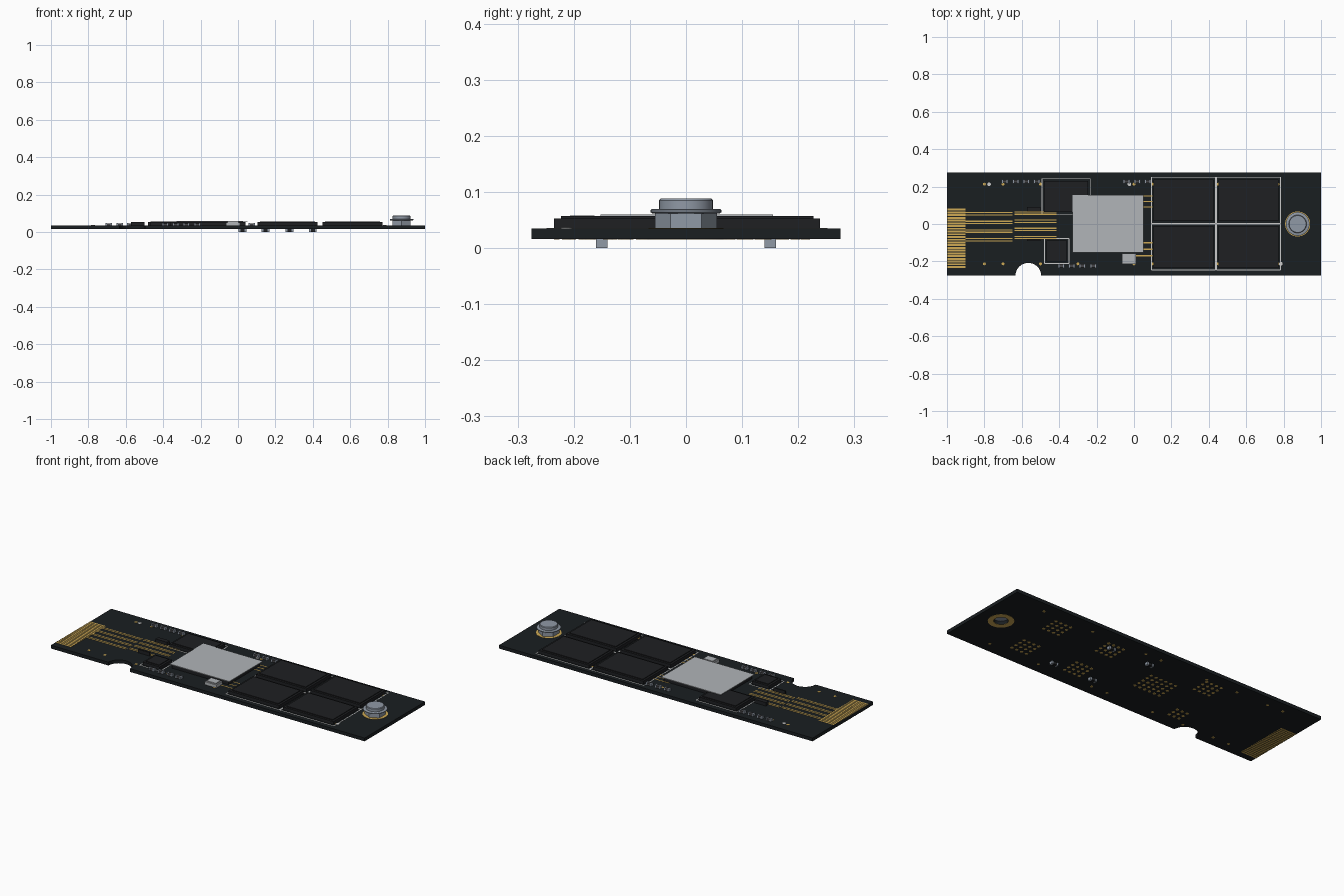
import bpy, bmesh, math
from mathutils import Matrix

if "Cube" in bpy.data.objects:
    bpy.data.objects.remove(bpy.data.objects["Cube"])

def mat(name, r, g, b):
    m = bpy.data.materials.new(name)
    m.diffuse_color = (r, g, b, 1)
    m.use_nodes = True
    m.node_tree.nodes["Principled BSDF"].inputs["Base Color"].default_value = m.diffuse_color
    return m

BOARD = mat("board_black", 0.010, 0.013, 0.015)
CHIP = mat("chip_black", 0.013, 0.014, 0.016)
GOLD = mat("gold", 0.62, 0.40, 0.09)
WHITE = mat("silkscreen", 0.75, 0.75, 0.75)
SHEET = mat("spreader_grey", 0.44, 0.46, 0.48)
STEEL = mat("steel", 0.28, 0.32, 0.38)
Z0, Z1 = 0.016, 0.035          # board underside and top

def finish(name, bm, material):
    me = bpy.data.meshes.new(name)
    bmesh.ops.recalc_face_normals(bm, faces=bm.faces)
    bm.to_mesh(me)
    bm.free()
    ob = bpy.data.objects.new(name, me)
    bpy.context.collection.objects.link(ob)
    me.materials.append(material)
    return ob

def boxes(name, items, material):
    """items: (x0, x1, y0, y1, z0, z1)"""
    bm = bmesh.new()
    for x0, x1, y0, y1, z0, z1 in items:
        m = Matrix.Translation(((x0 + x1) / 2, (y0 + y1) / 2, (z0 + z1) / 2)) @ \
            Matrix.Diagonal((x1 - x0, y1 - y0, z1 - z0, 1))
        bmesh.ops.create_cube(bm, size=1, matrix=m)
    return finish(name, bm, material)

def discs(name, items, material, n=12):
    """items: (x, y, radius, z0, z1)"""
    bm = bmesh.new()
    for x, y, r, z0, z1 in items:
        bmesh.ops.create_cone(bm, cap_ends=True, segments=n, radius1=r, radius2=r,
                              depth=z1 - z0, matrix=Matrix.Translation((x, y, (z0 + z1) / 2)))
    return finish(name, bm, material)

def lathe(name, x, y, profile, material, n=32, closed=False):
    bm = bmesh.new()
    rings = []
    for r, z in profile:
        rings.append([bm.verts.new((x + r * math.cos(2 * math.pi * i / n),
                                    y + r * math.sin(2 * math.pi * i / n), z)) for i in range(n)])
    pairs = list(zip(rings, rings[1:] + rings[:1])) if closed else list(zip(rings, rings[1:]))
    for a, b in pairs:
        for i in range(n):
            j = (i + 1) % n
            bm.faces.new((a[i], a[j], b[j], b[i]))
    if not closed:
        bm.faces.new(rings[0])
        bm.faces.new(rings[-1])
    return finish(name, bm, material)

def smooth(ob):
    bpy.ops.object.select_all(action='DESELECT')
    ob.select_set(True)
    bpy.context.view_layer.objects.active = ob
    bpy.ops.object.shade_smooth_by_angle(angle=math.radians(30))

# circuit board with key notch and mounting hole
board = boxes("circuit_board", [(-1, 1, -0.275, 0.275, Z0, Z1)], BOARD)
for cx, cy, r in ((-0.565, -0.277, 0.069), (0.875, 0, 0.037)):
    cutter = discs("cutter", [(cx, cy, r, -0.05, 0.1)], BOARD, 48)
    cutter.hide_render = True
    mod = board.modifiers.new("cut", 'BOOLEAN')
    mod.operation, mod.solver, mod.object = 'DIFFERENCE', 'EXACT', cutter
    bpy.context.view_layer.objects.active = board
    bpy.ops.object.modifier_apply(modifier="cut")
    bpy.data.objects.remove(cutter)

# edge connector fingers on both sides
fingers = []
for i in range(22):
    y = -0.23 + i * 0.0146
    for z in (Z1, Z0 - 0.001):
        fingers.append((-1, -0.9, y - 0.005, y + 0.005, z, z + 0.001))
boxes("edge_fingers", fingers, GOLD)

# gold signal traces
traces = []
for k in range(4):
    for d in (-0.006, 0.006):
        y = 0.055 - k * 0.0465 + d
        traces.append((-0.9, -0.65, y - 0.003, y + 0.003, Z1, Z1 + 0.001))
        y = 0.058 - k * 0.0435 + d
        traces.append((-0.64, -0.415, y - 0.003, y + 0.003, Z1, Z1 + 0.001))
for y in (0.15, 0.12, 0.09, -0.1, -0.135, -0.17):
    traces.append((0.0, 0.1, y - 0.003, y + 0.003, Z1, Z1 + 0.001))
boxes("signal_traces", traces, GOLD)

# chips: stepped black packages, with silkscreen frames and underside pad grids
nand = [(sx, sy) for sx in (0.265, 0.612) for sy in (0.127, -0.123)]
chips = [("memory_chip", x, y, 0.32, 0.224, 4, 4) for x, y in nand]
chips += [("controller_chip", -0.14, 0.0, 0.36, 0.29, 6, 5),
          ("buffer_chip", -0.363, 0.147, 0.236, 0.168, 4, 4),
          ("power_chip", -0.4125, -0.145, 0.108, 0.112, 3, 3)]
frames, pads = [], []
for name, x, y, w, d, nx, ny in chips:
    a, b = w / 2, d / 2
    t = 0.057 if name != "controller_chip" else 0.0555
    boxes(name, [(x - a, x + a, y - b, y + b, Z1, 0.053),
                 (x - a + 0.012, x + a - 0.012, y - b + 0.012, y + b - 0.012, 0.053, t)], CHIP)
    for i in range(nx):
        for j in range(ny):
            px, py = x + (i - (nx - 1) / 2) * 0.032, y + (j - (ny - 1) / 2) * 0.032
            pads.append((px, py, 0.009, Z0 - 0.001, Z0))
    if name == "controller_chip":
        continue
    a, b, l = a + 0.011, b + 0.011, 0.005
    zz = (Z1, Z1 + 0.001)
    frames += [(x - a, x + a, y + s * b - l / 2, y + s * b + l / 2, *zz) for s in (-1, 1)]
    frames += [(x + s * a - l / 2, x + s * a + l / 2, y - b, y + b, *zz) for s in (-1, 1)]
boxes("silkscreen_frames", frames, WHITE)
discs("underside_pads", pads, GOLD, 8)

# small driver packages beside the traces
boxes("driver_chips", [(-0.573, -0.5, 0.067, 0.092, Z1, 0.055),
                       (-0.573, -0.5, -0.09, -0.082, Z1, 0.055)], CHIP)
# metal heat spreader and oscillator can
boxes("heat_spreader", [(-0.33, 0.05, -0.152, 0.155, 0.0555, 0.06)], SHEET)
boxes("oscillator", [(-0.063, 0.011, -0.213, -0.157, Z1, 0.052),
                     (-0.056, 0.004, -0.207, -0.163, 0.052, 0.058)], SHEET)

# passives: dark body with metal end caps
bodies, caps = [], []
spots = [(-0.69 + 0.057 * i, 0.227) for i in range(4)]
spots += [(-0.04 + 0.057 * i, 0.227) for i in range(3)]
spots += [(-0.39 + 0.057 * i, -0.224) for i in range(4)]
for x, y in spots:
    bodies.append((x - 0.011, x + 0.011, y - 0.009, y + 0.009, Z1, 0.047))
    for s in (-1, 1):
        c = x + s * 0.0135
        caps.append((c - 0.004, c + 0.004, y - 0.01, y + 0.01, Z1, 0.049))
boxes("passive_bodies", bodies, mat("passive_grey", 0.06, 0.06, 0.065))
boxes("passive_caps", caps, STEEL)

# underside passives
under, ends = [], []
for x, y in ((0.025, 0.15), (0.147, -0.15), (0.275, 0.15), (0.4, -0.15)):
    under.append((x - 0.013, x + 0.013, y - 0.009, y + 0.009, 0.001, Z0))
    for s in (-1, 1):
        c = x + s * 0.016
        ends.append((c - 0.005, c + 0.005, y - 0.01, y + 0.01, 0, Z0))
boxes("underside_bodies", under, CHIP)
boxes("underside_caps", ends, STEEL)

# vias through the board and white alignment dots
vias = [(x, s * 0.213, 0.008, Z0 - 0.001, Z1 + 0.001)
        for x in (-0.8, -0.7, -0.5, -0.3, 0.0, 0.1, 0.45, 0.77) for s in (-1, 1)]
discs("vias", vias, GOLD)
discs("alignment_dots", [(x, y, 0.01, Z1, Z1 + 0.0015) for x, y in
                         ((-0.775, 0.213), (-0.025, 0.213), (0.785, -0.213))], WHITE)

# mounting ring, hex standoff and screw head
for name, z in (("mount_ring_top", Z1), ("mount_ring_bottom", Z0 - 0.001)):
    lathe(name, 0.875, 0, [(0.037, z), (0.067, z), (0.067, z + 0.001), (0.037, z + 0.001)],
          GOLD, 48, True)
hexa = discs("standoff_hex", [(0, 0, 0.055, Z1, 0.063)], STEEL, 6)
hexa.rotation_euler[2] = 0
hexa.location.x = 0.875
head = lathe("screw_head", 0.875, 0, [(0.06, 0.062), (0.0635, 0.064), (0.0635, 0.068), (0.06, 0.07),
                                      (0.048, 0.07), (0.048, 0.085), (0.045, 0.088)], STEEL, 32)
smooth(head)
